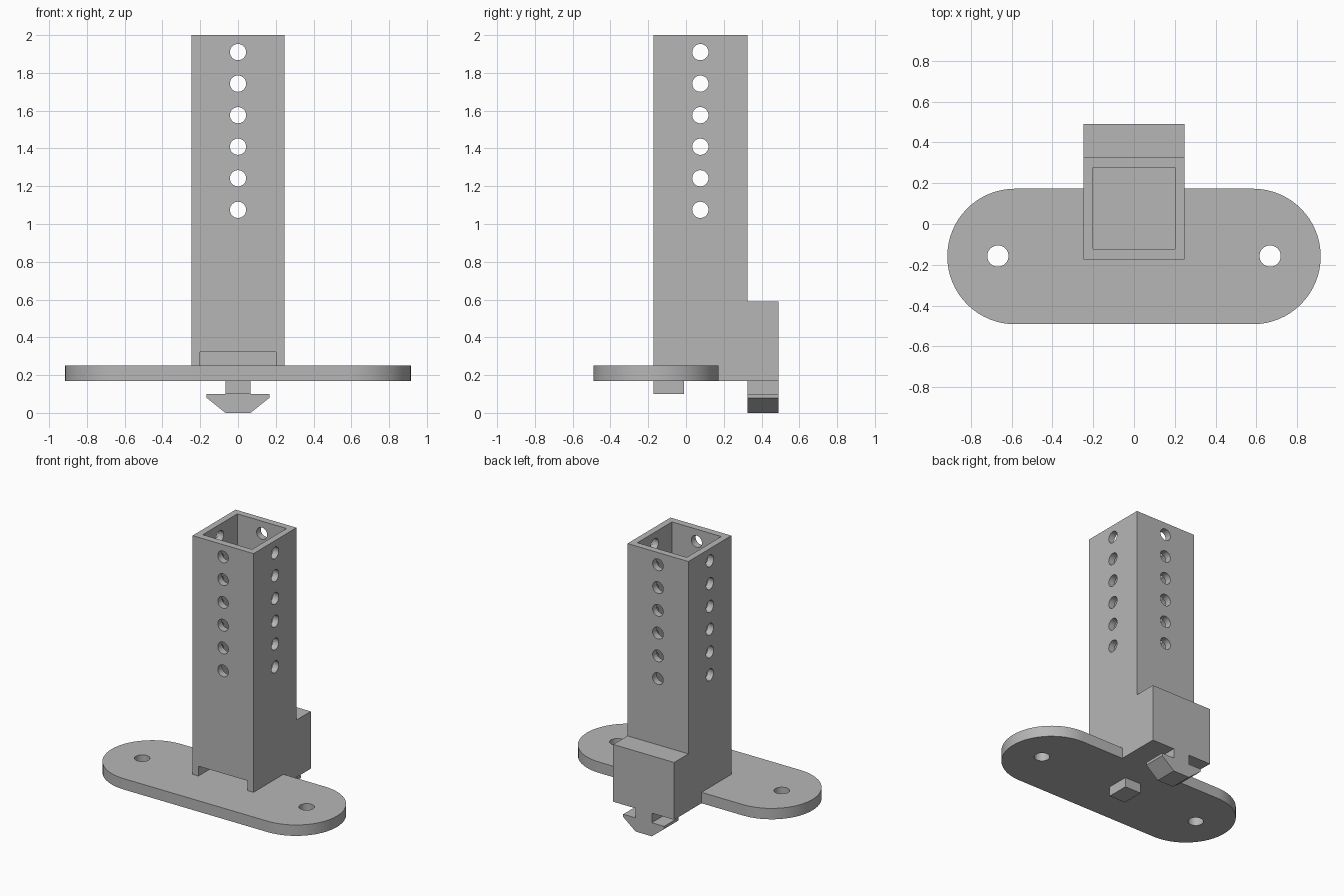
import bpy
import math
from mathutils import Matrix, Vector

cube = bpy.data.objects.get("Cube")
if cube:
    bpy.data.objects.remove(cube, do_unlink=True)

import bmesh

grey = bpy.data.materials.new("plain grey")
grey.use_nodes = True
colour = (0.47, 0.47, 0.47, 1)
grey.diffuse_color = colour
grey.node_tree.nodes["Principled BSDF"].inputs["Base Color"].default_value = colour


def finish(name, bm):
    bmesh.ops.recalc_face_normals(bm, faces=bm.faces[:])
    mesh = bpy.data.meshes.new(name)
    bm.to_mesh(mesh)
    bm.free()
    mesh.materials.append(grey)
    obj = bpy.data.objects.new(name, mesh)
    bpy.context.collection.objects.link(obj)
    return obj


def prism(name, points, depth):
    """Extrude a closed outline of 3D points along the depth vector."""
    bm = bmesh.new()
    face = bm.faces.new([bm.verts.new(p) for p in points])
    result = bmesh.ops.extrude_face_region(bm, geom=[face])
    moved = [v for v in result["geom"] if isinstance(v, bmesh.types.BMVert)]
    bmesh.ops.translate(bm, verts=moved, vec=Vector(depth))
    # The starting face stays as the closing cap
    return finish(name, bm)


def box(name, x, y, z):
    outline = [(x[0], y[0], z[0]), (x[1], y[0], z[0]),
               (x[1], y[1], z[0]), (x[0], y[1], z[0])]
    return prism(name, outline, (0, 0, z[1] - z[0]))


def drills(name, centres, radius, length, rotation):
    bm = bmesh.new()
    for c in centres:
        bmesh.ops.create_cone(bm, cap_ends=True, segments=32, radius1=radius,
                              radius2=radius, depth=length,
                              matrix=Matrix.Translation(c) @ rotation)
    return finish(name, bm)


def activate(obj):
    bpy.ops.object.select_all(action="DESELECT")
    obj.select_set(True)
    bpy.context.view_layer.objects.active = obj


def cut(obj, cutter):
    cutter.hide_render = True
    mod = obj.modifiers.new("cut", "BOOLEAN")
    mod.operation = "DIFFERENCE"
    mod.solver = "EXACT"
    mod.object = cutter
    activate(obj)
    bpy.ops.object.modifier_apply(modifier=mod.name)
    bpy.data.objects.remove(cutter, do_unlink=True)


def smooth(obj):
    activate(obj)
    bpy.ops.object.shade_smooth_by_angle(angle=math.radians(30))


half = 0.247             # half width of the post
front, rear, heel = -0.173, 0.325, 0.49
low, deck = 0.17, 0.25   # underside and top of the foot plate

# Square post with its rear heel block, as one side profile
side = [(front, 0.21), (0.17, 0.21), (0.17, low), (heel, low),
        (heel, 0.59), (rear, 0.59), (rear, 2), (front, 2)]
post = prism("post", [(-half, y, z) for y, z in side], (2 * half, 0, 0))

# Hollow bore and the low slot in the front wall
cut(post, box("bore_cutter", (-0.2, 0.2), (-0.123, 0.277), (deck, 2.2)))
cut(post, box("slot_cutter", (-0.2, 0.2), (-0.3, 0), (deck, 0.322)))

# Rows of adjustment holes through all four walls
middle = (front + rear) / 2
row = [Vector((0, middle, 1.075 + 0.167 * i)) for i in range(6)]
for axis in "XY":
    turn = Matrix.Rotation(math.pi / 2, 4, axis)
    cut(post, drills("hole_cutter", row, 0.043, 1, turn))
smooth(post)

# Round-ended foot plate with two screw holes
radius, plate_y, arc_x = 0.332, -0.159, 0.583
outline = []
for sign in (1, -1):
    for i in range(33):
        a = -math.pi / 2 + math.pi * i / 32
        outline.append((sign * (arc_x + radius * math.cos(a)),
                        plate_y + sign * radius * math.sin(a), low))
plate = prism("foot_plate", outline, (0, 0, deck - low))
screws = [Vector((s * 0.667, plate_y + 0.002, 0.2)) for s in (-1, 1)]
cut(plate, drills("screw_cutter", screws, 0.052, 0.5, Matrix.Identity(4)))
smooth(plate)

# Locating peg under the plate
box("locating_peg", (-0.066, 0.066), (front, -0.01), (0.1, low))

# Tapered hook under the heel
right = [(0.066, low), (0.066, 0.1), (0.166, 0.1), (0.166, 0.08), (0.066, 0)]
hook = right + [(-x, z) for x, z in reversed(right)]
prism("hook", [(x, rear, z) for x, z in hook], (0, heel - rear, 0))
